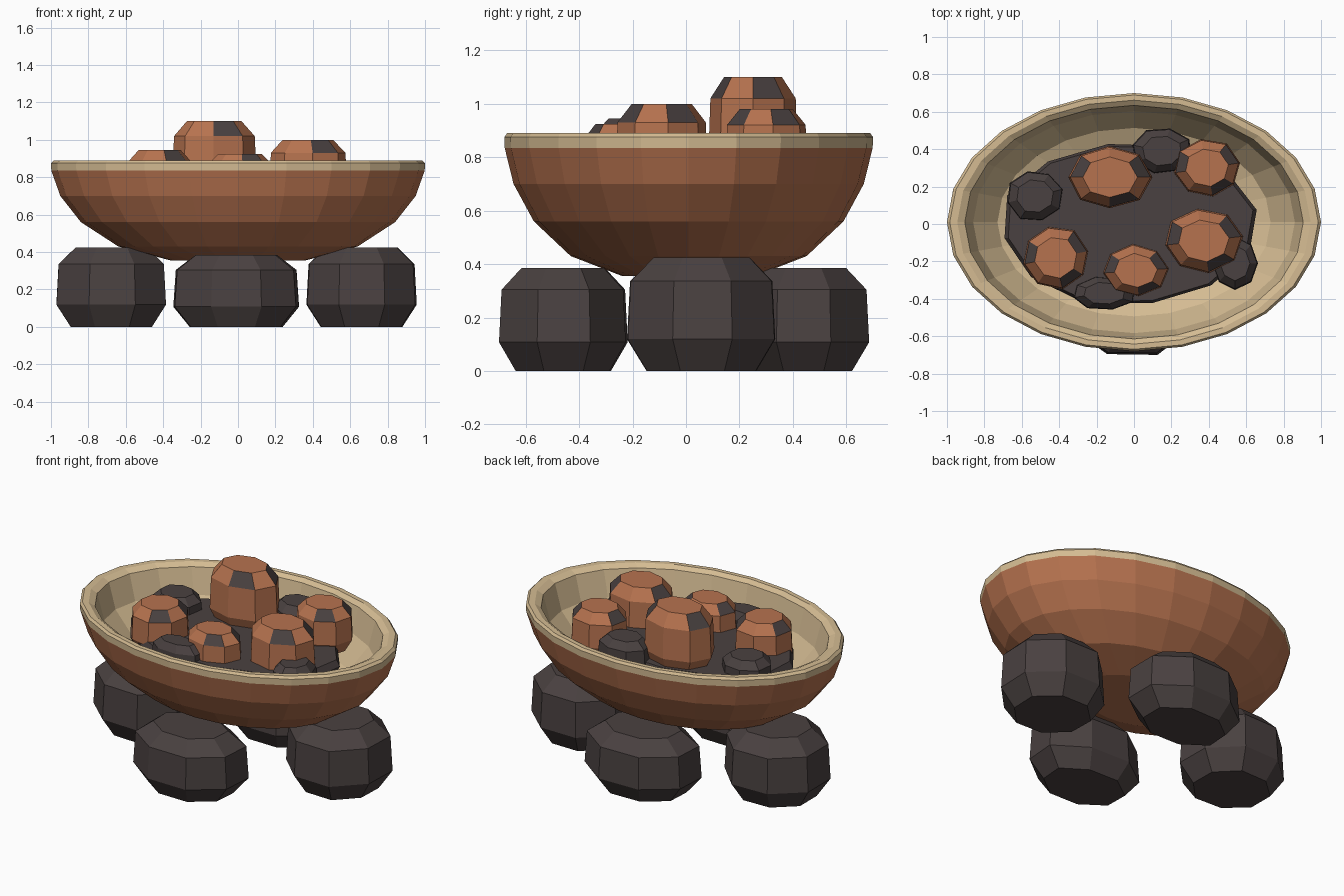
import bpy
import bmesh
import math
import random

random.seed(4)
cube = bpy.data.objects.get("Cube")
if cube:
    bpy.data.objects.remove(cube, do_unlink=True)


def material(name, rgb):
    mat = bpy.data.materials.new(name)
    mat.use_nodes = True
    mat.diffuse_color = (*rgb, 1)
    mat.node_tree.nodes["Principled BSDF"].inputs["Base Color"].default_value = (*rgb, 1)
    return mat


CLAY = material("terracotta", (0.47, 0.17, 0.078))
TAN = material("pale_tan", (0.66, 0.50, 0.29))
CHAR = material("charcoal", (0.068, 0.053, 0.052))


def loft(name, profile, sides, center, radii, mats, rule, turn=0.0, jitter=0.0):
    """Stack elliptical rings of (radius, height); rule(band, side) picks the material."""
    bm = bmesh.new()
    wobble = [1 + random.uniform(-jitter, jitter) for _ in range(sides)]
    rings = []
    for radius, z in profile:
        ring = []
        for i in range(sides):
            a = math.radians(turn) + math.tau * i / sides
            r = radius * wobble[i]
            ring.append(bm.verts.new((radii[0] * r * math.cos(a), radii[1] * r * math.sin(a), z)))
        rings.append(ring)
    for band, (low, high) in enumerate(zip(rings, rings[1:])):
        for i in range(sides):
            j = (i + 1) % sides
            face = bm.faces.new((low[i], low[j], high[j], high[i]))
            face.material_index = rule(band, i)
    bm.faces.new(rings[0][::-1]).material_index = rule(0, 1)
    bm.faces.new(rings[-1]).material_index = rule(len(profile) - 2, 1)
    mesh = bpy.data.meshes.new(name)
    bm.to_mesh(mesh)
    bm.free()
    for mat in mats:
        mesh.materials.append(mat)
    obj = bpy.data.objects.new(name, mesh)
    obj.location = center
    bpy.context.collection.objects.link(obj)
    return obj


def rock(name, x, y, bottom, top, rx, ry, mats, rule=lambda band, i: 0, turn=0.0):
    """Eight-sided stone with chamfered top and bottom."""
    h = top - bottom
    profile = [(0.74, 0), (1.0, 0.28 * h), (0.96, 0.79 * h), (0.65, h)]
    return loft(name, profile, 8, (x, y, bottom), (rx, ry), mats, rule, turn, 0.03)


# Oval bowl: clay outside, tan lip and hollow inside
bowl_profile = [(0.36, 0.355), (0.64, 0.43), (0.84, 0.56), (0.95, 0.70), (0.998, 0.835),
                (1.0, 0.875), (0.985, 0.89), (0.945, 0.89), (0.905, 0.87),
                (0.86, 0.71), (0.73, 0.56), (0.5, 0.48)]
loft("bowl", bowl_profile, 24, (0, 0.01, 0), (1.0, 0.69), [CLAY, TAN],
     lambda band, i: int(band >= 4))

# Four stones carrying the bowl
for name, x, y, top, rx, ry in [
        ("front_foot", -0.01, -0.46, 0.385, 0.355, 0.26),
        ("back_foot", -0.01, 0.44, 0.385, 0.355, 0.26),
        ("left_foot", 0.66, 0.06, 0.425, 0.32, 0.295),
        ("right_foot", -0.675, 0.06, 0.425, 0.32, 0.295)]:
    rock(name, x, y, 0, top, rx, ry, [CHAR], turn=22.5)

# Ash bed filling the hollow
loft("ash_bed", [(0.9, 0), (1.0, 0.12), (0.97, 0.16)], 12, (-0.02, 0.0, 0.61),
     (0.69, 0.44), [CHAR], lambda band, i: 0, 10, 0.03)


# Glowing lumps, with every third upper facet charred
def charred(band, i):
    return int(band == 2 and i % 3 == 0)


for n, (x, y, top, h, rx, ry, turn) in enumerate([
        (-0.13, 0.25, 1.10, 0.38, 0.225, 0.17, 0),
        (0.37, -0.09, 1.00, 0.33, 0.21, 0.17, 8),
        (0.39, 0.30, 0.98, 0.28, 0.18, 0.155, 10),
        (-0.42, -0.18, 0.945, 0.28, 0.18, 0.17, 12),
        (0.01, -0.25, 0.925, 0.26, 0.18, 0.14, 5)], 1):
    rock(f"hot_lump_{n}", x, y, top - h, top, rx, ry, [CLAY, CHAR], charred, turn)

# Burnt-out lumps around the edge
for n, (x, y, top, rx, ry) in enumerate([
        (-0.53, 0.15, 0.86, 0.155, 0.14),
        (0.15, 0.39, 0.89, 0.165, 0.125),
        (0.54, -0.21, 0.84, 0.125, 0.145),
        (-0.16, -0.37, 0.85, 0.175, 0.09)], 1):
    rock(f"cold_lump_{n}", x, y, top - 0.21, top, rx, ry, [CHAR], turn=15 * n)
